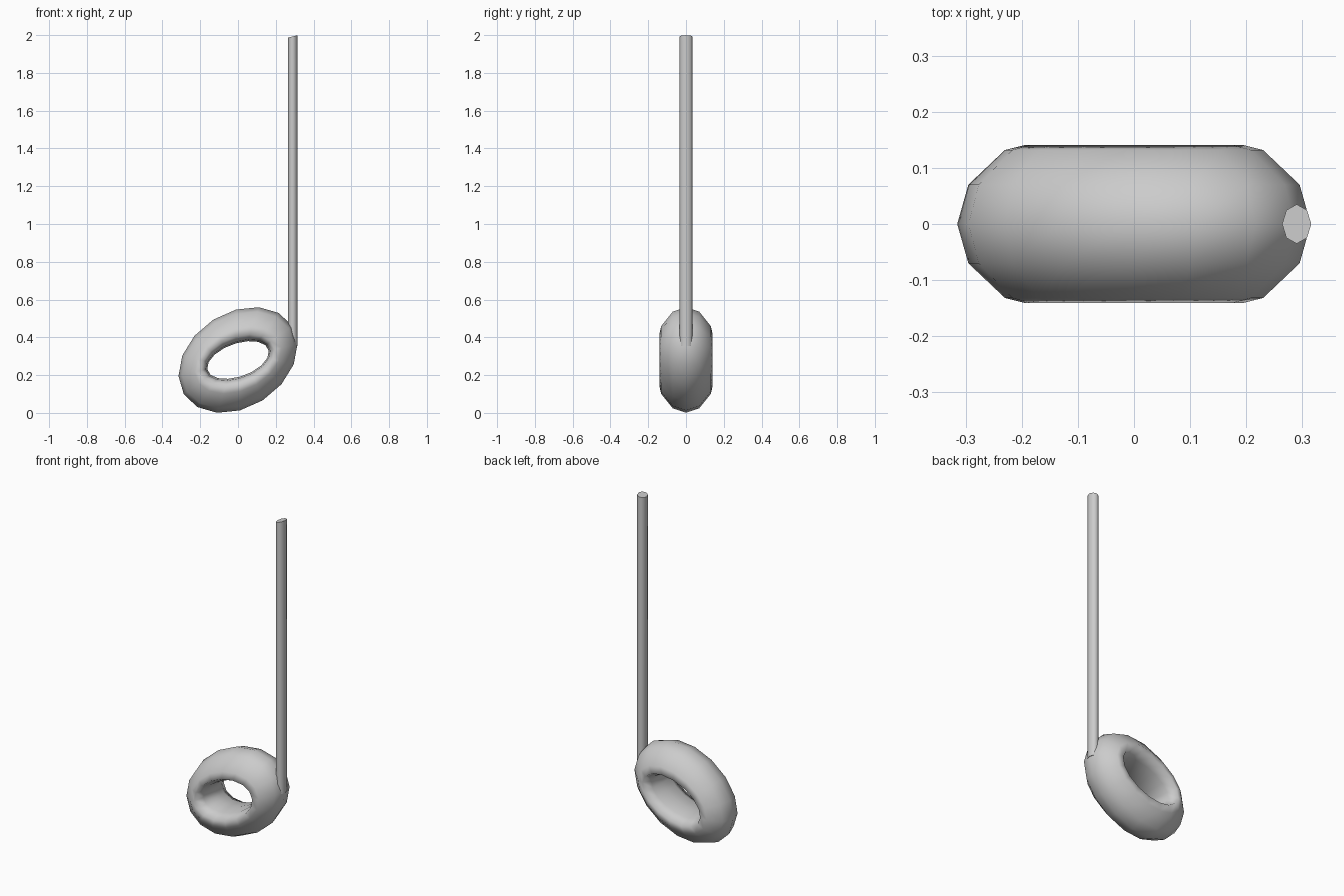
import bpy, bmesh
from math import cos, sin, pi

if "Cube" in bpy.data.objects:
    bpy.data.objects.remove(bpy.data.objects["Cube"])


def make_object(name, bm, angle):
    bmesh.ops.recalc_face_normals(bm, faces=bm.faces)
    mesh = bpy.data.meshes.new(name)
    bm.to_mesh(mesh)
    bm.free()
    obj = bpy.data.objects.new(name, mesh)
    bpy.context.collection.objects.link(obj)
    bpy.ops.object.select_all(action='DESELECT')
    bpy.context.view_layer.objects.active = obj
    obj.select_set(True)
    bpy.ops.object.shade_smooth_by_angle(angle=angle)
    return obj


def skin(bm, rings, closed):
    # Bridge consecutive vertex rings with quads
    n = len(rings[0])
    for i in range(len(rings) if closed else len(rings) - 1):
        a, b = rings[i], rings[(i + 1) % len(rings)]
        for j in range(n):
            k = (j + 1) % n
            bm.faces.new((a[j], a[k], b[k], b[j]))


# Note head: tilted oval ring; u blends outer oval to the narrower hole oval
OUTER = ((-0.315, -0.085), (-0.01, 0.267))
HOLE = ((-0.163, -0.048), (-0.012, 0.088))
half = [(0, 0), (0.13, 0.07), (0.56, 0.132), (0.80, 0.141), (0.95, 0.085), (1, 0)]
section = half + [(u, -y) for u, y in half[-2:0:-1]]


def oval(axes, t):
    return [axes[0][i] * cos(t) + axes[1][i] * sin(t) for i in (0, 1)]


bm = bmesh.new()
rings = []
for s in range(16):
    t = 2 * pi * s / 16
    (ox, oz), (hx, hz) = oval(OUTER, t), oval(HOLE, t)
    rings.append([bm.verts.new((ox + (hx - ox) * u, y, 0.28 + oz + (hz - oz) * u))
                  for u, y in section])
skin(bm, rings, True)
make_object("note_head", bm, pi * 0.6)

# Stem: eight-sided oval rod with a slightly slanted top
bm = bmesh.new()
rings = []
for z, slant in ((0.355, 0), (1.993, 0.25)):
    rings.append([bm.verts.new((0.29 + 0.026 * cos(a), 0.035 * sin(a),
                                z + slant * 0.026 * cos(a)))
                  for a in (2 * pi * i / 8 for i in range(8))])
skin(bm, rings, False)
for ring in rings:
    bm.faces.new(ring)
make_object("stem", bm, pi / 3)
